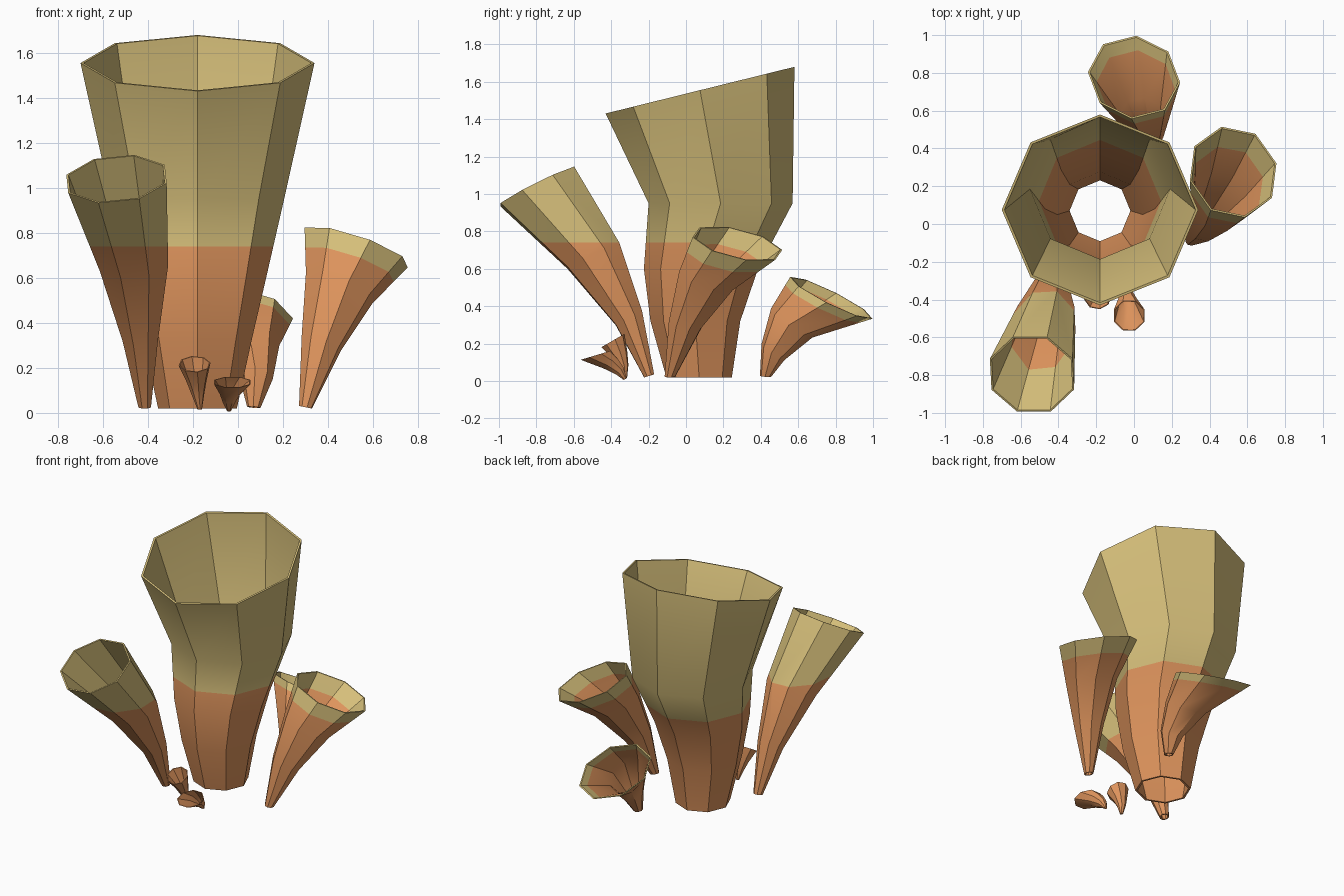
import bpy, bmesh, math
from mathutils import Vector

if "Cube" in bpy.data.objects:
    bpy.data.objects.remove(bpy.data.objects["Cube"])


def material(name, rgb):
    m = bpy.data.materials.new(name)
    m.diffuse_color = (*rgb, 1)
    m.use_nodes = True
    m.node_tree.nodes["Principled BSDF"].inputs["Base Color"].default_value = m.diffuse_color
    return m


ORANGE = material("terracotta_orange", (0.73, 0.295, 0.108))
YELLOW = material("sand_yellow", (0.67, 0.52, 0.195))
Z = Vector((0, 0, 1))
SIDES = 8


def ring(bm, spec, inset, phase):
    """Octagon at x, y, z with radius r, lying in a plane of slopes sx, sy."""
    x, y, z, r, sx, sy = spec
    turn = Z.rotation_difference(Vector((-sx, -sy, 1)).normalized())
    out = []
    for k in range(SIDES):
        a = math.radians(phase) + k * math.tau / SIDES
        p = Vector((math.cos(a), math.sin(a), 0)) * (r - inset)
        out.append(bm.verts.new(Vector((x, y, z)) + turn @ p))
    return out


def tube(name, rings, phase, wall, cut=None):
    """Thin-walled flared tube; cut = (point, sx, sy), yellow above that plane."""
    bm = bmesh.new()
    loops = [ring(bm, s, 0, phase) for s in rings]
    loops += [ring(bm, s, min(wall, s[3] * 0.3), phase) for s in reversed(rings)]
    for i, lo in enumerate(loops):
        hi = loops[(i + 1) % len(loops)]
        for k in range(SIDES):
            j = (k + 1) % SIDES
            bm.faces.new((lo[k], lo[j], hi[j], hi[k]))
    if cut:
        point, no = Vector(cut[0]), Vector((-cut[1], -cut[2], 1)).normalized()
        bmesh.ops.bisect_plane(bm, geom=bm.verts[:] + bm.edges[:] + bm.faces[:],
                               plane_co=point, plane_no=no)
        for f in bm.faces:
            f.material_index = int((f.calc_center_median() - point).dot(no) > 0)
    bmesh.ops.recalc_face_normals(bm, faces=bm.faces[:])
    me = bpy.data.meshes.new(name)
    bm.to_mesh(me)
    bm.free()
    me.materials.append(ORANGE)
    me.materials.append(YELLOW)
    ob = bpy.data.objects.new(name, me)
    bpy.context.collection.objects.link(ob)
    bpy.ops.object.select_all(action='DESELECT')
    ob.select_set(True)
    bpy.context.view_layer.objects.active = ob
    bpy.ops.object.shade_smooth_by_angle(angle=math.radians(35))


# Large central tube
tube("main_tube", [(-0.18, 0.07, 0.02, 0.175, 0, 0),
                   (-0.18, 0.05, 0.32, 0.24, 0, 0),
                   (-0.18, 0.08, 0.60, 0.305, 0, 0),
                   (-0.18, 0.185, 0.95, 0.385, 0, 0),
                   (-0.18, 0.075, 1.555, 0.52, 0, 0.247)],
     0, 0.014, ((0, 0, 0.74), 0, 0))

# Front left tube, leaning forward
tube("front_left_tube", [(-0.415, -0.197, 0.027, 0.03, 0, 0.3),
                         (-0.435, -0.305, 0.335, 0.085, 0.05, 0.5),
                         (-0.465, -0.495, 0.67, 0.165, 0.08, 0.48),
                         (-0.54, -0.795, 1.04, 0.238, 0.1, 0.5)],
     -21, 0.01, ((0, 0, 0.74), 0, 0))

# Right tube, leaning to the right and back
tube("right_tube", [(0.30, -0.085, 0.025, 0.03, -0.2, 0),
                    (0.37, 0.0, 0.31, 0.095, -0.35, -0.2),
                    (0.45, 0.12, 0.555, 0.165, -0.4, -0.3),
                    (0.525, 0.275, 0.735, 0.25, -0.34, -0.23)],
     13, 0.01, ((0.5, 0.22, 0.655), -0.34, -0.23))

# Back tube, leaning backward
tube("back_tube", [(0.07, 0.425, 0.025, 0.03, -0.1, -0.1),
                   (0.08, 0.465, 0.155, 0.075, -0.15, -0.7),
                   (0.05, 0.565, 0.31, 0.135, -0.16, -0.7),
                   (0.0, 0.777, 0.445, 0.247, -0.16, -0.5)],
     -5, 0.01, ((0.0, 0.74, 0.41), -0.16, -0.5))

# Two small young tubes at the front
tube("small_upright_tube", [(-0.17, -0.325, 0.015, 0.01, 0, 0),
                            (-0.178, -0.335, 0.08, 0.028, 0, 0.2),
                            (-0.184, -0.355, 0.14, 0.045, 0, 0.4),
                            (-0.193, -0.39, 0.217, 0.072, 0, 0.58)],
     10, 0.005)
tube("small_leaning_tube", [(-0.04, -0.325, 0.01, 0.01, 0, 0.5),
                            (-0.04, -0.355, 0.055, 0.03, 0, 1.0),
                            (-0.035, -0.405, 0.095, 0.05, 0, 0.7),
                            (-0.025, -0.485, 0.137, 0.088, 0, 0.3)],
     22, 0.005)
